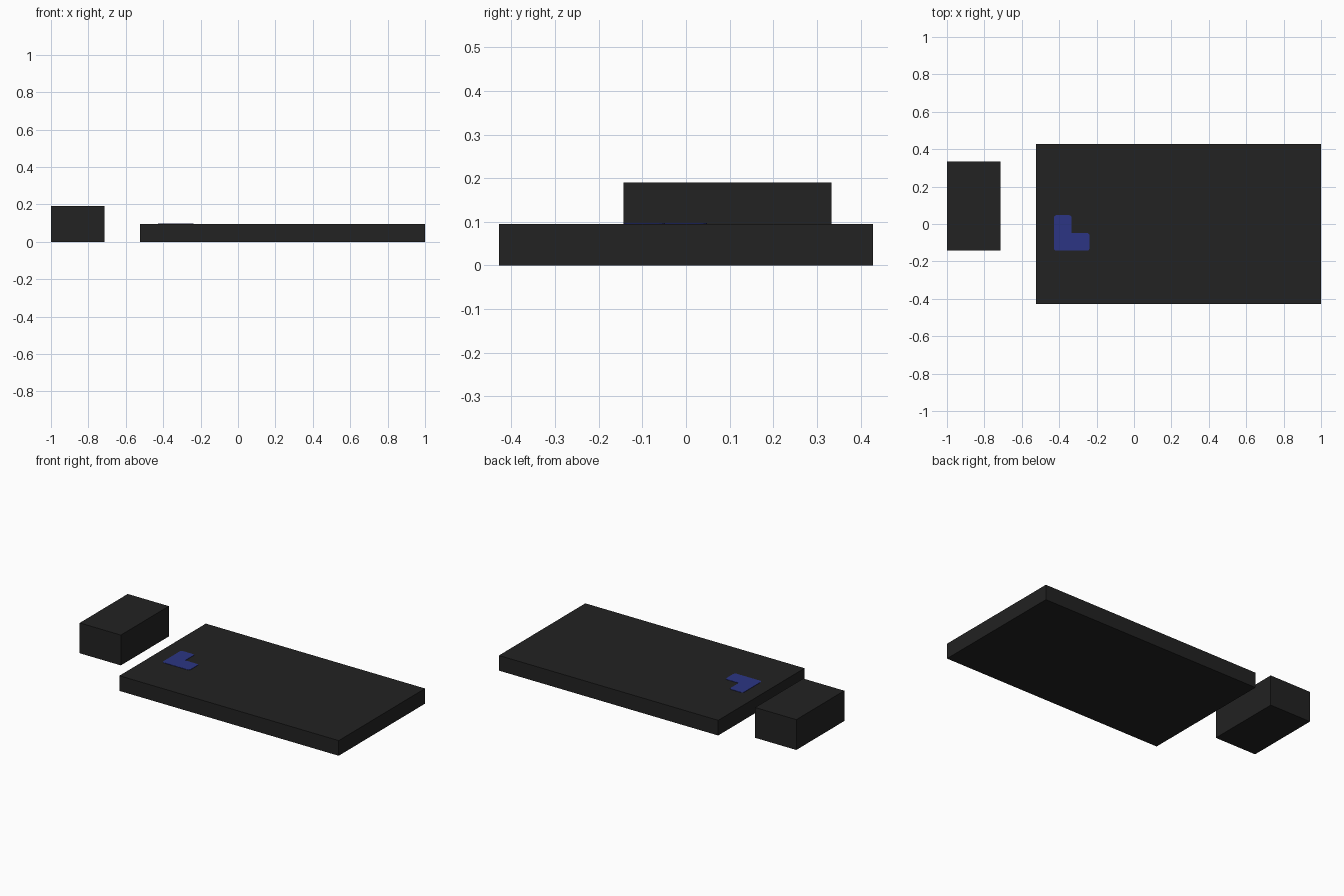
import bpy, bmesh, math

if "Cube" in bpy.data.objects:
    bpy.data.objects.remove(bpy.data.objects["Cube"])

U = 2 / 21  # the model sits on a 21-unit long grid


def material(name, color):
    m = bpy.data.materials.new(name)
    m.diffuse_color = (*color, 1)
    m.use_nodes = True
    m.node_tree.nodes["Principled BSDF"].inputs["Base Color"].default_value = m.diffuse_color
    return m


black = material("charcoal black", (0.016, 0.016, 0.016))
blue = material("deep blue", (0.025, 0.036, 0.23))


def block(name, x0, x1, y0, y1, z1, mat):
    bpy.ops.mesh.primitive_cube_add(
        size=1, location=((x0 + x1) / 2, (y0 + y1) / 2, z1 / 2))
    o = bpy.context.object
    o.name = name
    o.scale = (x1 - x0, y1 - y0, z1)
    bpy.ops.object.transform_apply(location=False, rotation=False, scale=True)
    o.data.materials.append(mat)
    return o


# small tall block and large flat slab
block("small_block", -1, -1 + 3 * U, -1.5 * U, 3.5 * U, 2 * U, black)
block("slab", -1 + 5 * U, 1, -4.5 * U, 4.5 * U, U, black)

# L-shaped inlay with softened corners, a thin plate on the slab
x, y = -1 + 6 * U, -1.5 * U
outline = [(0, 0), (2, 0), (2, 1), (1, 1), (1, 2), (0, 2)]
bm = bmesh.new()
face = bm.faces.new([bm.verts.new((x + a * U, y + b * U, U + 0.002)) for a, b in outline])
corners = [v for v in bm.verts if (v.co.x - x - U) ** 2 + (v.co.y - y - U) ** 2 > 1e-6]
bmesh.ops.bevel(bm, geom=corners, offset=0.014, segments=3, profile=0.5, affect='VERTICES')
ext = bmesh.ops.extrude_face_region(bm, geom=bm.faces[:])
for v in ext["geom"]:
    if isinstance(v, bmesh.types.BMVert):
        v.co.z -= 0.004
bmesh.ops.recalc_face_normals(bm, faces=bm.faces[:])
mesh = bpy.data.meshes.new("blue_inlay")
bm.to_mesh(mesh)
bm.free()
mesh.materials.append(blue)
bpy.context.collection.objects.link(bpy.data.objects.new("blue_inlay", mesh))
